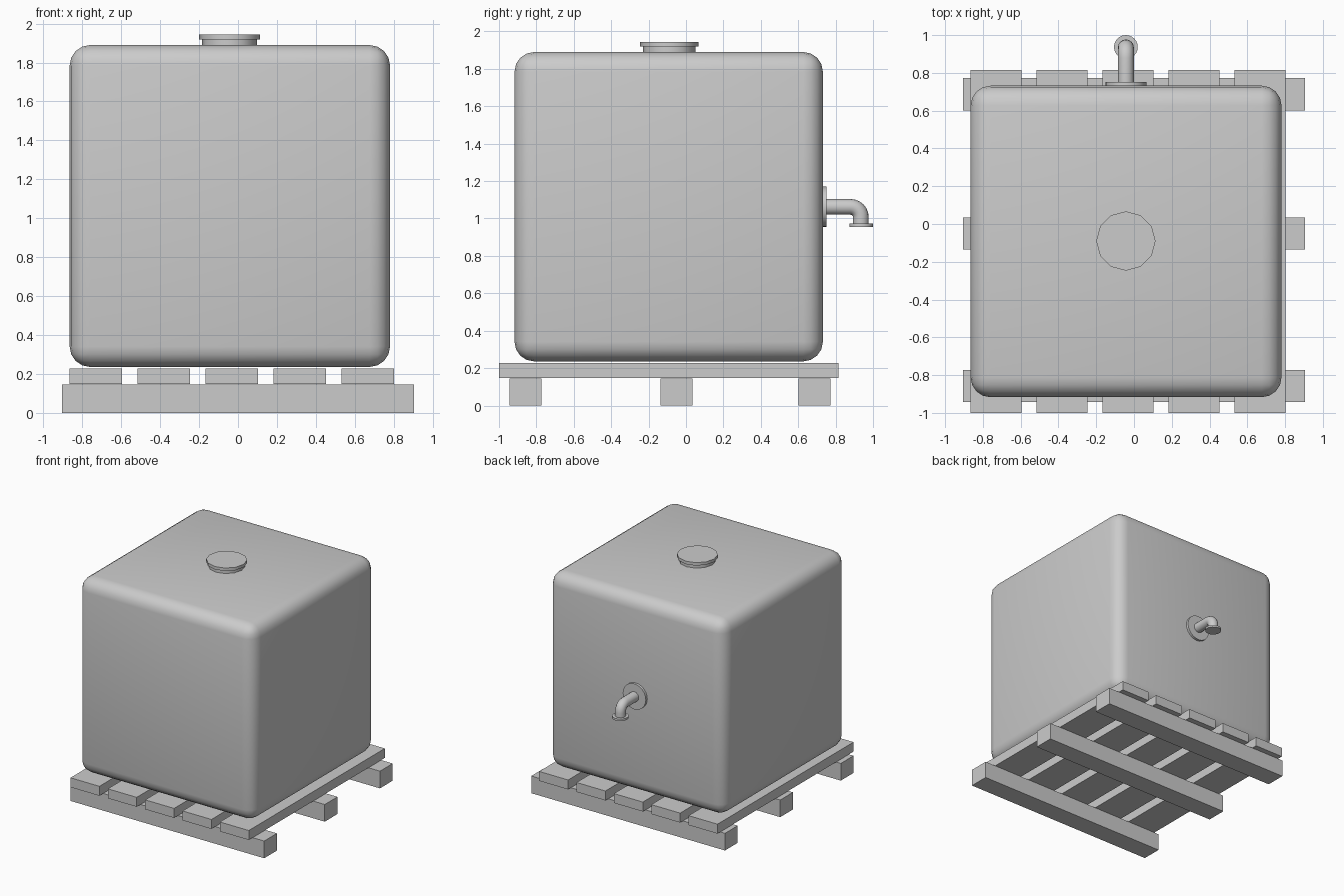
import bpy, bmesh, math
from mathutils import Vector

if "Cube" in bpy.data.objects:
    bpy.data.objects.remove(bpy.data.objects["Cube"])


def finish(name, bm, smooth_angle=None):
    bmesh.ops.recalc_face_normals(bm, faces=bm.faces[:])
    mesh = bpy.data.meshes.new(name)
    bm.to_mesh(mesh)
    bm.free()
    ob = bpy.data.objects.new(name, mesh)
    bpy.context.collection.objects.link(ob)
    if smooth_angle is not None:
        bpy.ops.object.select_all(action='DESELECT')
        bpy.context.view_layer.objects.active = ob
        ob.select_set(True)
        bpy.ops.object.shade_smooth_by_angle(angle=math.radians(smooth_angle))
    return ob


def box(name, lo, hi, bevel=0, segments=4):
    bm = bmesh.new()
    bmesh.ops.create_cube(bm, size=1)
    for v in bm.verts:
        v.co = Vector([(a + b) / 2 + c * (b - a) for a, b, c in zip(lo, hi, v.co)])
    if bevel:
        bmesh.ops.bevel(bm, geom=bm.edges[:], offset=bevel, segments=segments,
                        profile=0.5, affect='EDGES')
    return finish(name, bm, 40 if bevel else None)


def sweep(name, sections, sides, angle=40):
    """Rings (centre, radius, tilt) in the yz plane; tilt 0 points along +y, 90 down."""
    bm = bmesh.new()
    rings = []
    for centre, radius, tilt in sections:
        t = math.radians(tilt)
        u, w = Vector((1, 0, 0)), Vector((0, math.sin(t), math.cos(t)))
        rings.append([bm.verts.new(Vector(centre) + radius * (u * math.cos(a) + w * math.sin(a)))
                      for a in (2 * math.pi * i / sides for i in range(sides))])
    for r, s in zip(rings, rings[1:]):
        for i in range(sides):
            j = (i + 1) % sides
            bm.faces.new((r[i], r[j], s[j], s[i]))
    bm.faces.new(rings[0])
    bm.faces.new(rings[-1])
    return finish(name, bm, angle)


# Pallet: three bearers and five slats
for i, y in enumerate((-0.858, -0.05, 0.687)):
    box(f"pallet_bearer_{i + 1}", (-0.905, y - 0.085, 0), (0.905, y + 0.085, 0.145))
for i in range(5):
    x = -0.73 + i * 0.349
    box(f"pallet_slat_{i + 1}", (x - 0.135, -1, 0.148), (x + 0.135, 0.815, 0.228))

# Rounded tank
box("tank", (-0.865, -0.917, 0.236), (0.781, 0.732, 1.89), bevel=0.105, segments=4)

# Filler neck and lid
CX, CY = -0.043, -0.09
sweep("filler_neck", [((CX, CY, 1.925), 0.141, 90), ((CX, CY, 1.87), 0.141, 90)], 12)
sweep("filler_lid", [((CX, CY, 1.944), 0.157, 90), ((CX, CY, 1.919), 0.157, 90)], 12)

# Outlet: wall flange, elbow pipe, end flange
PZ, PY, BEND = 1.062, 0.935, 0.055
sweep("outlet_wall_flange", [((CX, 0.72, PZ), 0.108, 0), ((CX, 0.752, PZ), 0.108, 0)], 24)
path = [((CX, 0.74, PZ), 0.042, 0)]
for k in range(7):
    a = math.radians(15 * k)
    path.append(((CX, PY - BEND + BEND * math.sin(a), PZ - BEND + BEND * math.cos(a)),
                 0.042, 15 * k))
path.append(((CX, PY, 0.965), 0.042, 90))
sweep("outlet_pipe", path, 16)
sweep("outlet_end_flange", [((CX, PY + 0.002, 0.972), 0.063, 90),
                            ((CX, PY + 0.002, 0.955), 0.063, 90)], 24)
